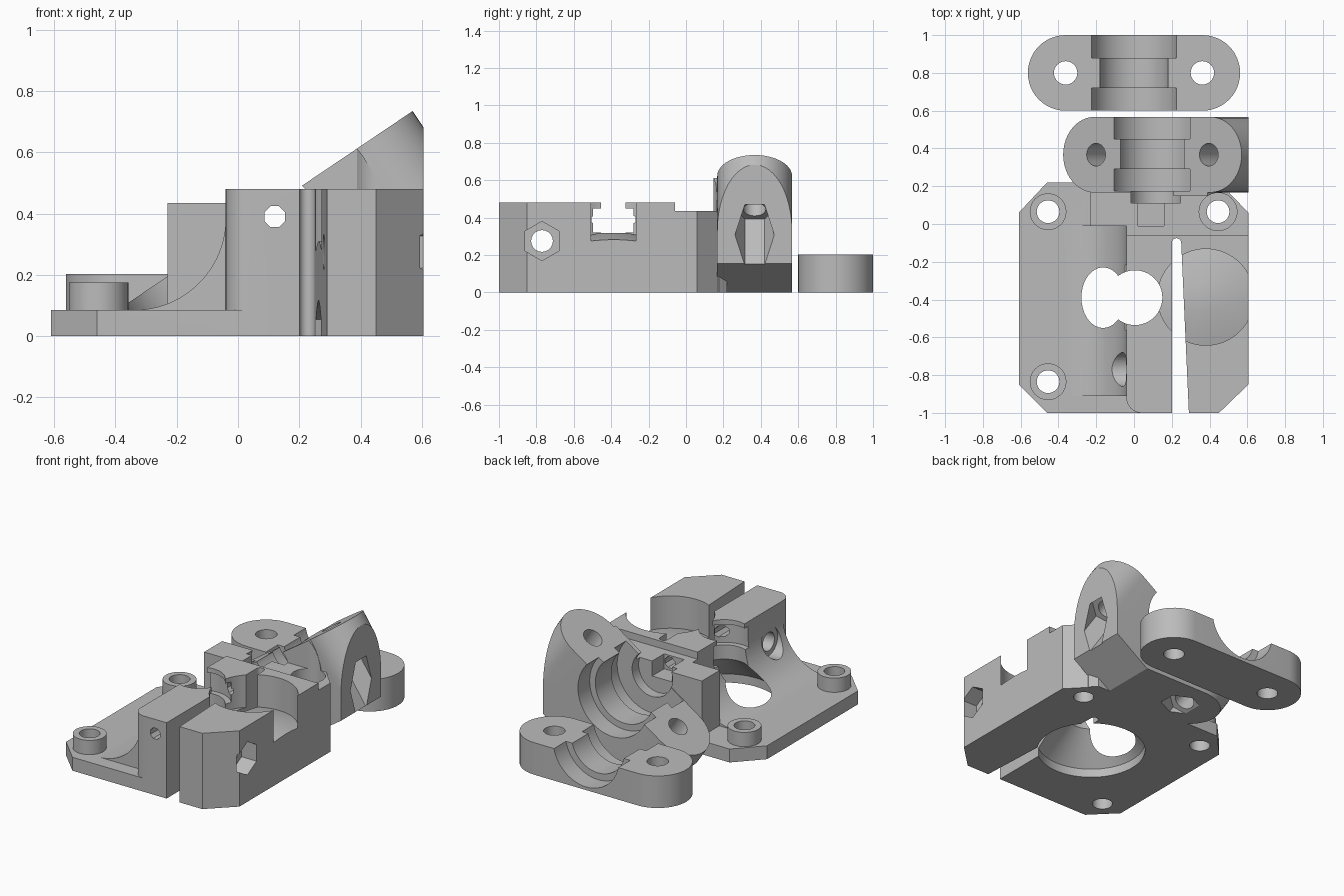
import bpy, bmesh, math
from mathutils import Vector, Matrix

cube = bpy.data.objects.get("Cube")
if cube:
    bpy.data.objects.remove(cube)

GREY = (0.5, 0.5, 0.5, 1)
plastic = bpy.data.materials.new("grey plastic")
plastic.use_nodes = True
plastic.diffuse_color = GREY
plastic.node_tree.nodes["Principled BSDF"].inputs["Base Color"].default_value = GREY


def finish(name, bm):
    bmesh.ops.recalc_face_normals(bm, faces=bm.faces)
    mesh = bpy.data.meshes.new(name)
    bm.to_mesh(mesh)
    bm.free()
    mesh.materials.append(plastic)
    ob = bpy.data.objects.new(name, mesh)
    bpy.context.collection.objects.link(ob)
    return ob


def prism(name, pts, lo, hi, mat=Matrix()):
    """Extrude an outline from lo to hi along local z."""
    bm = bmesh.new()
    face = bm.faces.new([bm.verts.new((x, y, lo)) for x, y in pts])
    ext = bmesh.ops.extrude_face_region(bm, geom=[face])
    moved = [g for g in ext["geom"] if isinstance(g, bmesh.types.BMVert)]
    bmesh.ops.translate(bm, verts=moved, vec=(0, 0, hi - lo))
    bmesh.ops.transform(bm, matrix=mat, verts=bm.verts)
    return finish(name, bm)


def lathe(name, profile, x, y, steps=64):
    """Spin a (radius, height) profile round a vertical axis."""
    bm = bmesh.new()
    verts = [bm.verts.new((x + r, y, z)) for r, z in profile]
    edges = [bm.edges.new(pair) for pair in zip(verts, verts[1:])]
    bmesh.ops.spin(bm, geom=verts + edges, cent=(x, y, 0), axis=(0, 0, 1),
                   angle=math.tau, steps=steps)
    bmesh.ops.remove_doubles(bm, verts=bm.verts, dist=1e-4)
    return finish(name, bm)


def rod(name, r, start, end, sides=48, spin=0):
    """Cylinder between two points."""
    a, b = Vector(start), Vector(end)
    rot = Vector((0, 0, 1)).rotation_difference(b - a).to_matrix().to_4x4()
    mat = Matrix.Translation((a + b) / 2) @ rot @ Matrix.Rotation(spin, 4, "Z")
    bm = bmesh.new()
    bmesh.ops.create_cone(bm, cap_ends=True, segments=sides, radius1=r, radius2=r,
                          depth=(b - a).length, matrix=mat)
    return finish(name, bm)


def box(name, lo, hi, mat=Matrix()):
    (x0, y0, z0), (x1, y1, z1) = lo, hi
    return prism(name, [(x0, y0), (x1, y0), (x1, y1), (x0, y1)], z0, z1, mat)


def combine(target, tool, mode="DIFFERENCE"):
    mod = target.modifiers.new(tool.name, "BOOLEAN")
    mod.operation, mod.solver, mod.object = mode, "EXACT", tool
    mod.use_hole_tolerant = True
    bpy.context.view_layer.objects.active = target
    bpy.ops.object.modifier_apply(modifier=mod.name)
    bpy.data.objects.remove(tool)


def arc(cx, cy, r, a0, a1, n):
    angles = [math.radians(a0 + (a1 - a0) * i / n) for i in range(n + 1)]
    return [(cx + r * math.cos(t), cy + r * math.sin(t)) for t in angles]


def stadium(half, r):
    return arc(half - r, 0, r, -90, 90, 24) + arc(r - half, 0, r, 90, 270, 24)


# Base plate with clipped corners, tucked inside the block on the right
body = prism("extruder_body", [(-.46, -1), (.1, -1), (.3, -.9), (.5, -.8), (.5, .177),
                               (.46, .22), (-.46, .22), (-.61, .06), (-.61, -.85)], -.05, .085)

# Main block and back wall
block = prism("block", [(.45, -1), (.605, -.85), (.605, .06), (.5, .17), (-.23, .17),
                        (-.23, -.01), (-.04, -.01)] + arc(.04, -.92, .08, 180, 270, 8), -.03, .48)
combine(block, box("back_step", (-1, -.06, .435), (1, 1, 1)))
combine(body, block, "UNION")

# Concave fillet between block and plate (profile in x and z)
XZ = Matrix.Rotation(math.pi / 2, 4, "X")
web = [(.02, .04), (.02, .385)] + arc(-.34, .385, .3, 0, -90, 24) + [(-.34, .04)]
combine(body, prism("fillet", web, .005, .91, XZ), "UNION")

# Tilted saddle that takes the clamp, with a round lip at its front
AX, AZ = .115, .387
FRAME = Matrix.Translation((.0975, .367, .416)) @ Matrix.Rotation(-math.radians(34), 4, "Y")
saddle = prism("saddle", stadium(.57, .2), -.5, .05, FRAME)
combine(saddle, rod("lip", .355, (AX, .147, AZ), (AX, .5, AZ), 64), "UNION")
combine(saddle, box("face_trim", (-2, -1, 0), (2, 1, 1), FRAME))
combine(saddle, box("right_trim", (.605, -1, -1), (2, 2, 2)))
combine(body, saddle, "UNION")
combine(body, box("floor_trim", (-2, -2, -1), (2, 2, 0)))

# Screw bosses on the plate
for y in (.065, -.835):
    combine(body, rod("boss", .097, (-.455, y, .04), (-.455, y, .175)), "UNION")

# Motor screw holes and the sunk right-hand screw seat
combine(body, rod("screw_seat", .1, (.445, .065, .175), (.445, .065, 1)))
for x, y in ((-.455, .065), (-.455, -.835), (.445, .065)):
    combine(body, rod("screw_hole", .06, (x, y, -.1), (x, y, .5), 32))

# Motor opening: collar, cone, gear bore and widened gear chamber
combine(body, lathe("motor_opening", [(0, -.1), (.32, -.1), (.32, .055), (.145, .23), (.145, .32),
                                      (.18, .32), (.18, .45), (.145, .45), (.145, .6), (0, .6)],
                    .005, -.39))

# Idler pocket with a low conical floor
combine(body, lathe("idler_pocket", [(0, .318), (.08, .318), (.255, .275), (.255, .6), (0, .6)],
                    .38, -.387))

# Flex slot separating the idler arm
slot = [(.2, -1.1), (.295, -1.1), (.25, -.1)] + arc(.225, -.1, .025, 0, 180, 12)[1:]
combine(body, prism("flex_slot", slot, -.1, .7))

# Tension bolt: through hole, nut trap, head recess
BY, BZ = -.77, .275
combine(body, rod("bolt_hole", .058, (-.2, BY, BZ), (.7, BY, BZ), 32))
combine(body, rod("nut_trap", .105, (.5, BY, BZ), (.7, BY, BZ), 6, math.pi / 6))
combine(body, rod("head_recess", .09, (-.5, BY, BZ), (-.04, BY, BZ), 32))

# Stepped round seat along the filament path
for r, y0, y1 in ((.245, .175, .29), (.205, .25, .5), (.245, .45, .7), (.14, .11, .2)):
    combine(body, rod("seat", r, (AX, y0, AZ), (AX, y1, AZ), 64))
combine(body, rod("filament_hole", .037, (.12, -1.2, .39), (.12, .4, .39), 8, math.pi / 8))
combine(body, box("guide_pocket", (.02, -.01, .34), (.16, .13, .6)))

# Clamp bolts in the saddle, with nut traps from below
for s in (-.36, .36):
    top, mid, trap, low = (FRAME @ Vector((s, 0, z)) for z in (.2, -.3, -.21, -.7))
    combine(body, rod("clamp_bolt_hole", .06, top, mid, 32))
    combine(body, rod("clamp_nut_trap", .105, trap, low, 6))

# Loose clamp
clamp = prism("clamp", stadium(.562, .2), 0, .203, Matrix.Translation((0, .8, 0)))
for r, y0, y1 in ((.23, .5, .72), (.187, .65, .95), (.23, .88, 1.1)):
    combine(clamp, rod("clamp_seat", r, (0, y0, .25), (0, y1, .25), 64))
for x in (-.362, .362):
    combine(clamp, rod("clamp_hole", .062, (x, .8, -.1), (x, .8, .4), 32))

# Smooth round walls, sharp edges kept
bpy.ops.object.select_all(action="DESELECT")
for ob in (body, clamp):
    ob.select_set(True)
    bpy.context.view_layer.objects.active = ob
bpy.ops.object.shade_smooth_by_angle(angle=math.radians(30))
